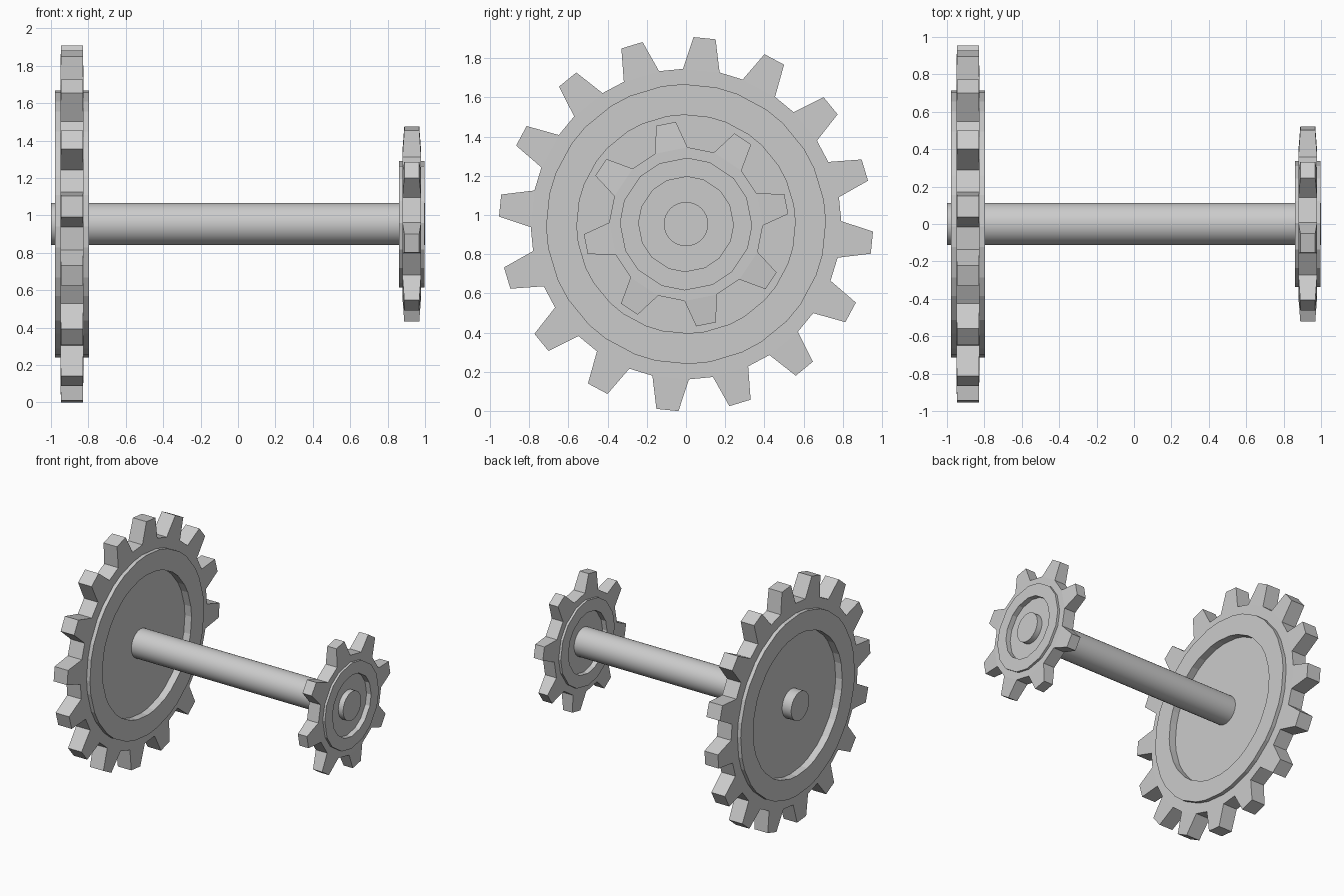
import bpy
import bmesh
from math import sin, cos, radians, pi
from mathutils import Vector

AXLE_Z = 0.9535

if "Cube" in bpy.data.objects:
    bpy.data.objects.remove(bpy.data.objects["Cube"], do_unlink=True)

steel = bpy.data.materials.new("grey_steel")
steel.use_nodes = True
steel.diffuse_color = (0.6, 0.6, 0.6, 1)
steel.node_tree.nodes["Principled BSDF"].inputs["Base Color"].default_value = (0.6, 0.6, 0.6, 1)


def polar(x, r, a):
    return Vector((x, r * sin(a), r * cos(a)))


def finish(name, bm, x):
    bmesh.ops.recalc_face_normals(bm, faces=bm.faces)
    mesh = bpy.data.meshes.new(name)
    bm.to_mesh(mesh)
    bm.free()
    mesh.materials.append(steel)
    obj = bpy.data.objects.new(name, mesh)
    obj.location = (x, 0, AXLE_Z)
    bpy.context.collection.objects.link(obj)
    return obj


def gear(name, x, teeth, phase, base_half, tip_half, tip_r, tip_w, profile):
    """Spin a half profile of (half width, radius), mirrored in x, then add teeth."""
    bm = bmesh.new()
    section = [(-w, r) for w, r in profile] + [(w, r) for w, r in reversed(profile)]
    pitch = 2 * pi / teeth
    centres = [radians(phase) + i * pitch for i in range(teeth)]
    angles = [c + s * radians(base_half) for c in centres for s in (-1, 1)]
    rings = [[bm.verts.new(polar(w, r, a)) for w, r in section] for a in angles]
    root = len(profile) - 1
    for i, ring in enumerate(rings):
        nxt = rings[(i + 1) % len(rings)]
        for j in range(len(section) - 1):
            # The root face under each tooth stays open
            if j == root and i % 2 == 0:
                continue
            bm.faces.new((ring[j], ring[j + 1], nxt[j + 1], nxt[j]))
    # Web discs closed at the axle
    for j in (0, len(section) - 1):
        bm.faces.new([ring[j] for ring in rings])
    # Tapered teeth
    for i, c in enumerate(centres):
        a, b = rings[2 * i], rings[2 * i + 1]
        base = [a[root], a[root + 1], b[root + 1], b[root]]
        h = radians(tip_half)
        tip = [bm.verts.new(polar(w, tip_r, t)) for w, t in
               ((-tip_w, c - h), (tip_w, c - h), (tip_w, c + h), (-tip_w, c + h))]
        bm.faces.new(tip)
        for k in range(4):
            n = (k + 1) % 4
            bm.faces.new((base[k], base[n], tip[n], tip[k]))
    return finish(name, bm, x)


# Profile: web, recess wall, raised rim, step down, tooth root
gear("large_gear", -0.888, 16, 5.7, 6.8, 3.4, 0.9545, 0.059,
     [(0.033, 0.05), (0.033, 0.557), (0.091, 0.557),
      (0.091, 0.714), (0.0615, 0.714), (0.0615, 0.792)])
gear("small_gear", 0.929, 8, -11.3, 12.4, 5.6, 0.524, 0.04,
     [(0.028, 0.05), (0.028, 0.242), (0.068, 0.242),
      (0.068, 0.338), (0.05, 0.338), (0.05, 0.392)])

# Axle through both gears
bpy.ops.mesh.primitive_cylinder_add(vertices=32, radius=0.113, depth=2,
                                    location=(0, 0, AXLE_Z), rotation=(0, pi / 2, 0))
axle = bpy.context.object
axle.name = "axle"
axle.data.materials.append(steel)
bpy.ops.object.shade_smooth_by_angle(angle=radians(30))
